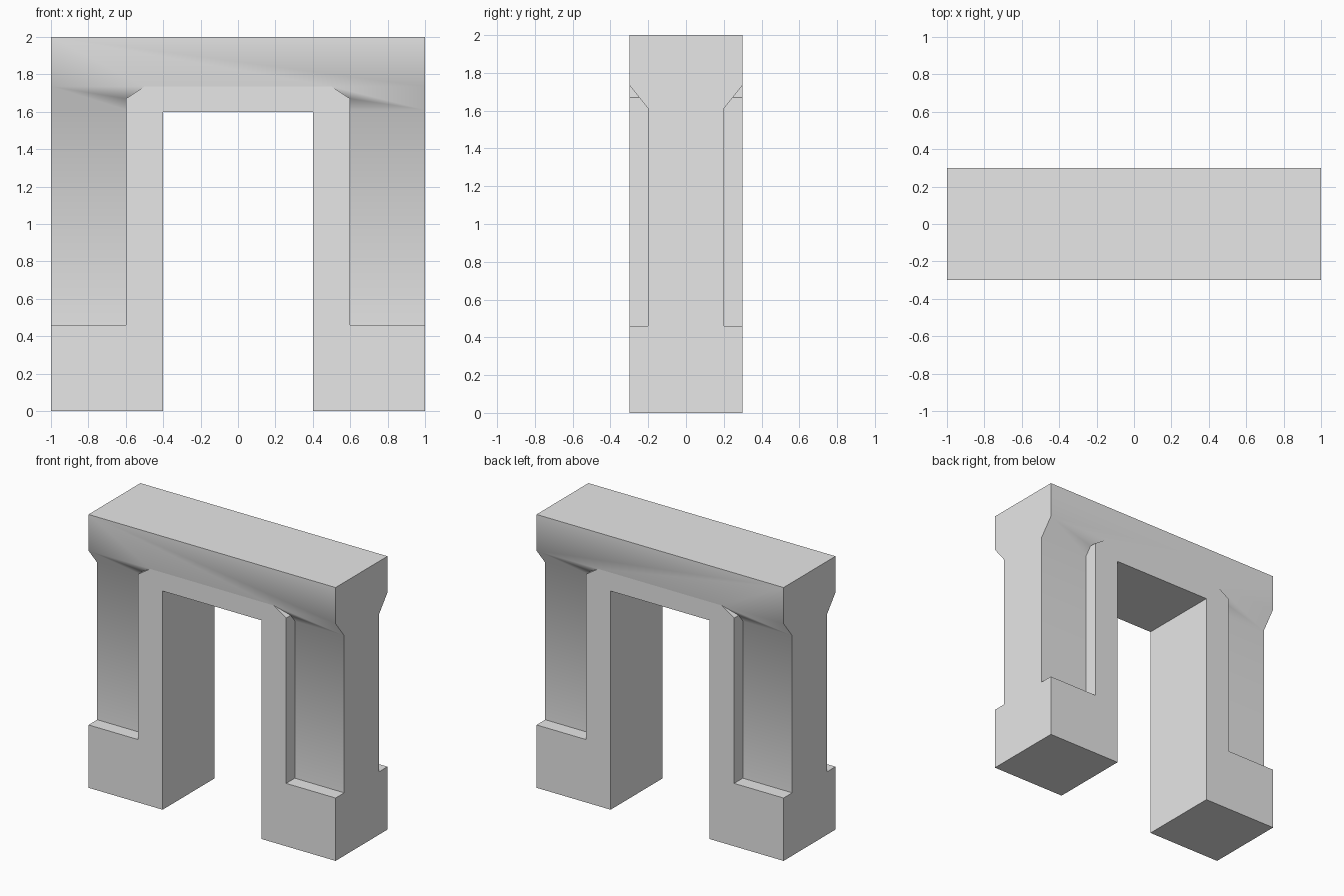
import bpy
import bmesh
from math import radians

cube = bpy.data.objects.get("Cube")
if cube:
    bpy.data.objects.remove(cube, do_unlink=True)

# Single stone colour
stone = bpy.data.materials.new("grey stone")
stone.use_nodes = True
grey = (0.8, 0.8, 0.8, 1)
stone.diffuse_color = grey
stone.node_tree.nodes["Principled BSDF"].inputs["Base Color"].default_value = grey


def prism(name, points, offset):
    """Extrude a closed outline along the given vector."""
    bm = bmesh.new()
    face = bm.faces.new([bm.verts.new(p) for p in points])
    top = bmesh.ops.extrude_face_region(bm, geom=[face])["geom"]
    moved = [v for v in top if isinstance(v, bmesh.types.BMVert)]
    bmesh.ops.translate(bm, verts=moved, vec=offset)
    bmesh.ops.recalc_face_normals(bm, faces=bm.faces)
    mesh = bpy.data.meshes.new(name)
    bm.to_mesh(mesh)
    bm.free()
    mesh.materials.append(stone)
    obj = bpy.data.objects.new(name, mesh)
    bpy.context.collection.objects.link(obj)
    return obj


def combine(target, helper, operation):
    """Apply a boolean and discard the helper."""
    mod = target.modifiers.new(operation, "BOOLEAN")
    mod.operation = operation
    mod.solver = "EXACT"
    mod.object = helper
    bpy.context.view_layer.objects.active = target
    bpy.ops.object.modifier_apply(modifier=mod.name)
    bpy.data.objects.remove(helper, do_unlink=True)


# Wall section: wide footing, thin shaft, flared lintel
half = [(0.3, 0), (0.3, 0.46), (0.2, 0.46), (0.2, 1.61), (0.3, 1.735), (0.3, 2)]
section = half + [(-y, z) for y, z in reversed(half)]
arch = prism("stone_archway", [(-1, y, z) for y, z in section], (2, 0, 0))
bpy.ops.object.select_all(action="DESELECT")
arch.select_set(True)
bpy.context.view_layer.objects.active = arch
bpy.ops.object.shade_smooth_by_angle(angle=radians(45))

# Raised door surround with clipped upper corners
edge = [(0.6, 0), (0.6, 1.67), (0.5, 1.735)]
outline = edge + [(-x, z) for x, z in reversed(edge)]
surround = prism("door_surround", [(x, -0.3, z) for x, z in outline], (0, 0.6, 0))
combine(arch, surround, "UNION")

# Doorway opening
corners = [(-0.4, -0.2), (0.4, -0.2), (0.4, 1.6), (-0.4, 1.6)]
opening = prism("doorway_cutter", [(x, -0.5, z) for x, z in corners], (0, 1, 0))
combine(arch, opening, "DIFFERENCE")
